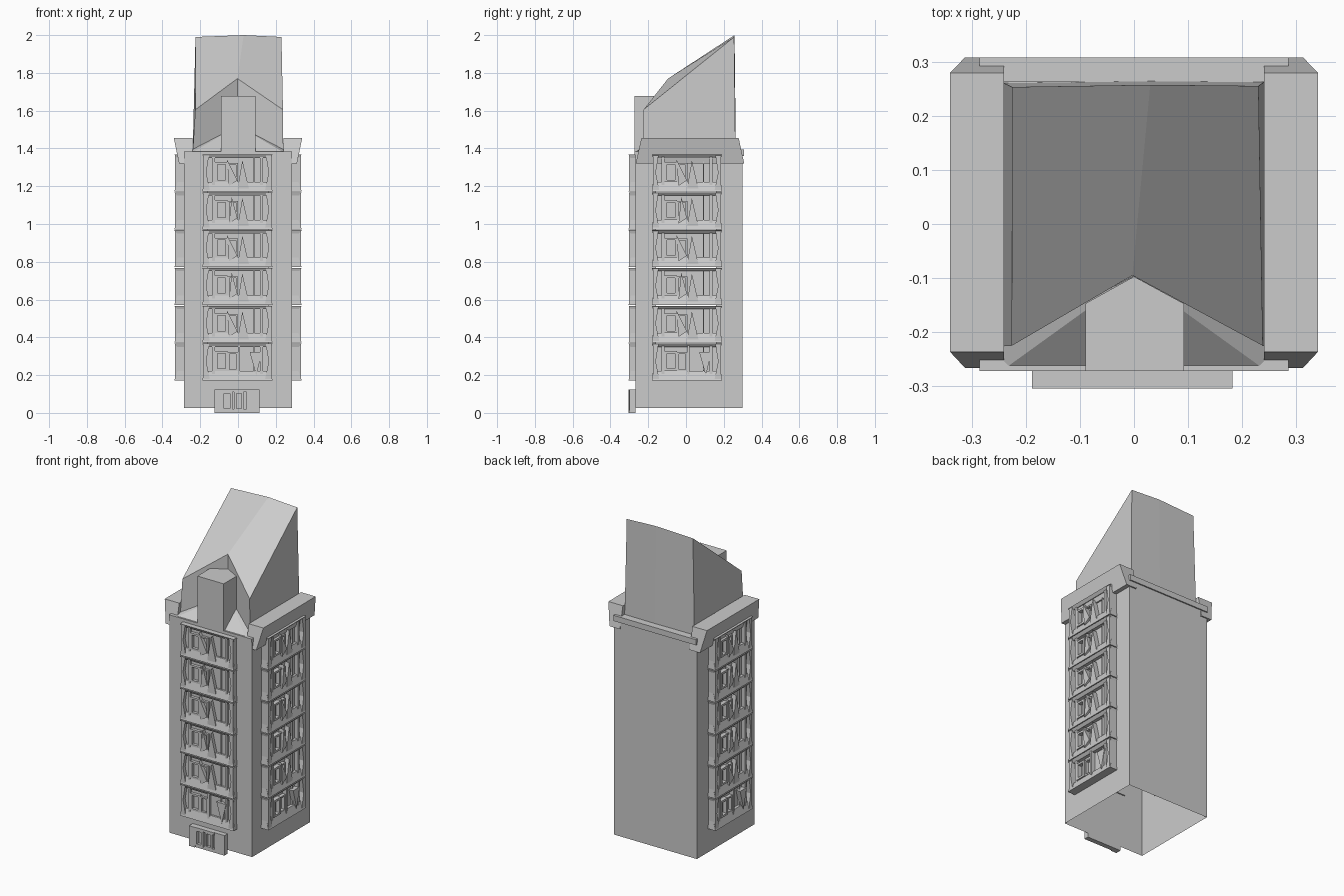
import bpy, bmesh
from math import radians

cube = bpy.data.objects.get("Cube")
if cube:
    bpy.data.objects.remove(cube, do_unlink=True)

grey = bpy.data.materials.new("light_grey")
grey.use_nodes = True
colour = (0.6, 0.6, 0.6, 1)
grey.diffuse_color = colour
grey.node_tree.nodes["Principled BSDF"].inputs["Base Color"].default_value = colour


def finish(name, bm, fix=True):
    if fix:
        bmesh.ops.recalc_face_normals(bm, faces=bm.faces)
    mesh = bpy.data.meshes.new(name)
    bm.to_mesh(mesh)
    bm.free()
    mesh.materials.append(grey)
    obj = bpy.data.objects.new(name, mesh)
    bpy.context.collection.objects.link(obj)
    return obj


def loft(bm, ring_a, ring_b, caps=True):
    """Join two matching rings of points into a solid."""
    a = [bm.verts.new(p) for p in ring_a]
    b = [bm.verts.new(p) for p in ring_b]
    n = len(a)
    for i in range(n):
        j = (i + 1) % n
        bm.faces.new((a[i], a[j], b[j], b[i]))
    if caps:
        bm.faces.new(a[::-1])
        bm.faces.new(b)


def rect(x0, x1, y0, y1, z):
    return [(x0, y0, z), (x1, y0, z), (x1, y1, z), (x0, y1, z)]


def box(bm, x0, x1, y0, y1, z0, z1):
    loft(bm, rect(x0, x1, y0, y1, z0), rect(x0, x1, y0, y1, z1))


def prism(bm, outline, back, front):
    """Extrude an upright (x, z) outline between two depths."""
    loft(bm, [(x, -back, z) for x, z in outline], [(x, -front, z) for x, z in outline])


def frame(bm, x0, x1, z0, z1, w, back, front):
    """Rectangular window surround."""
    box(bm, x0, x0 + w, -front, -back, z0, z1)
    box(bm, x1 - w, x1, -front, -back, z0, z1)
    box(bm, x0 + w, x1 - w, -front, -back, z0, z0 + w)
    box(bm, x0 + w, x1 - w, -front, -back, z1 - w, z1)


# Tower walls: open underneath, with openings behind the window stacks
X, FRONT, BACK, BASE, DECK = 0.285, -0.268, 0.3, 0.025, 1.375
bm = bmesh.new()


def wall(place, u0, u1, openings):
    def quad(a, b, lo, hi):
        bm.faces.new([bm.verts.new(place(u, z)) for u, z in ((a, lo), (b, lo), (b, hi), (a, hi))])
    z = BASE
    for a, b, lo, hi in openings:
        if lo > z:
            quad(u0, u1, z, lo)
        quad(u0, a, lo, hi)
        quad(b, u1, lo, hi)
        z = hi
    quad(u0, u1, z, DECK)


stack_hole = (-0.16, 0.16, 0.19, 1.35)
wall(lambda u, z: (u, FRONT, z), -X, X, [(-0.1, 0.09, BASE, 0.11), stack_hole])
wall(lambda u, z: (X, u, z), FRONT, BACK, [stack_hole])
wall(lambda u, z: (-X, -u, z), -BACK, -FRONT, [stack_hole])
wall(lambda u, z: (-u, BACK, z), -X, X, [])
bm.faces.new([bm.verts.new(p) for p in rect(-X, X, FRONT, BACK, DECK)])
finish("tower_walls", bm, fix=False)

# Window stack: six floors of trim, frames and pointed shutters
bm = bmesh.new()
PITCH, H = 0.2, 0.18
for floor in range(6):
    z = 0.172 + PITCH * floor
    box(bm, -H, H, -0.012, 0, z, z + 0.195)
    # sloping sill band and thin top lip
    loft(bm, rect(-H - 0.005, H + 0.005, -0.036, 0, z), rect(-H, H, -0.024, 0, z + 0.05))
    loft(bm, rect(-H, H, -0.026, 0, z + 0.178), rect(-H - 0.005, H + 0.005, -0.036, 0, z + 0.195))
    # tapered end posts and inner piers
    for s in (-1, 1):
        prism(bm, [(s * H, z), (s * 0.145, z), (s * 0.165, z + 0.1),
                   (s * 0.15, z + 0.195), (s * H, z + 0.195)], 0.005, 0.034)
        box(bm, min(s * 0.12, s * 0.135), max(s * 0.12, s * 0.135),
            -0.028, -0.005, z + 0.03, z + 0.185)
    # square window and narrow pane beside it
    frame(bm, -0.118, -0.052, z + 0.05, z + 0.155, 0.012, 0.005, 0.03)
    frame(bm, -0.052, 0.002, z + 0.05, z + 0.15, 0.009, 0.005, 0.026)
    # pointed shutters, the lowest floor has its spike reversed
    if floor == 0:
        prism(bm, [(0.065, z + 0.15), (0.13, z + 0.15), (0.1, z + 0.025)], 0.005, 0.032)
        box(bm, 0.002, 0.014, -0.03, -0.005, z + 0.03, z + 0.185)
    else:
        prism(bm, [(0.0, z + 0.012), (0.062, z + 0.012), (0.026, z + 0.165)], 0.005, 0.032)
        lean = -0.055 if floor % 2 else -0.03
        prism(bm, [(-0.045, z + 0.03), (0.0, z + 0.06), (lean, z + 0.17)], 0.005, 0.034)
    box(bm, 0.085, 0.09, -0.02, -0.005, z + 0.04, z + 0.18)

stack = finish("front_window_stack", bm)
stack.location = (-0.003, FRONT, 0)
for name, side in (("left_window_stack", 1), ("right_window_stack", -1)):
    copy = bpy.data.objects.new(name, stack.data)
    bpy.context.collection.objects.link(copy)
    copy.location = (side * X, 0.005, 0)
    copy.rotation_euler.z = side * radians(90)
    copy.scale.y = 1.45

# Entrance block with two small openings
bm = bmesh.new()
box(bm, -0.125, 0.115, -0.014, 0, 0, 0.125)
box(bm, -0.125, -0.085, -0.036, 0, 0, 0.125)
box(bm, 0.045, 0.115, -0.03, 0, 0, 0.125)
box(bm, -0.085, 0.045, -0.034, 0, 0.11, 0.125)
box(bm, -0.085, 0.045, -0.03, 0, 0, 0.02)
frame(bm, -0.085, -0.03, 0.012, 0.115, 0.012, 0.005, 0.034)
frame(bm, -0.02, 0.03, 0.012, 0.115, 0.012, 0.005, 0.03)
finish("entrance", bm).location.y = FRONT

# Flared parapets along both sides, with returns round the corners
for side, name in ((1, "left_parapet"), (-1, "right_parapet")):
    bm = bmesh.new()
    xs = sorted((side * 0.24, side * 0.312))
    xt = sorted((side * 0.24, side * 0.34))
    loft(bm, rect(*xs, -0.266, 0.308, 1.32), rect(*xt, -0.236, 0.279, 1.455))
    finish(name, bm)

# Low kerbs at front and back of the roof deck
bm = bmesh.new()
box(bm, -X, X, 0.262, 0.308, 1.36, 1.395)
box(bm, -X, X, -0.272, -0.24, 1.365, 1.385)
finish("deck_kerbs", bm)

# Sloping deck in front of the roof block
bm = bmesh.new()
deck = [bm.verts.new(p) for p in ((-0.24, -0.268, 1.38), (0.24, -0.268, 1.38),
                                  (0.24, -0.225, 1.395), (0, -0.095, 1.52), (-0.24, -0.225, 1.395))]
bm.faces.new((deck[0], deck[1], deck[3]))
bm.faces.new((deck[1], deck[2], deck[3]))
bm.faces.new((deck[0], deck[3], deck[4]))
finish("sloping_deck", bm, fix=False)

# Roof block: notched front, steep roof rising to the back
bm = bmesh.new()
base = [(-0.24, -0.225), (0, -0.095), (0.24, -0.225), (0.24, 0.262), (0.03, 0.264), (-0.24, 0.26)]
top = [(-0.226, -0.225, 1.605), (-0.003, -0.095, 1.77), (0.238, -0.225, 1.605),
       (0.23, 0.255, 1.99), (0.03, 0.257, 2.0), (-0.225, 0.253, 1.99)]
loft(bm, [(x, y, DECK) for x, y in base], top, caps=False)
bm.verts.ensure_lookup_table()
t = bm.verts[6:]
bm.faces.new((t[0], t[1], t[4], t[5]))
bm.faces.new((t[1], t[2], t[3], t[4]))
finish("roof_block", bm)

# Chimney standing in the notch
bm = bmesh.new()
ring = [(-0.09, -0.272), (0.092, -0.272), (0.092, -0.147), (0, -0.097), (-0.09, -0.147)]
loft(bm, [(x, y, DECK) for x, y in ring], [(x, y, 1.678) for x, y in ring])
finish("chimney", bm)
